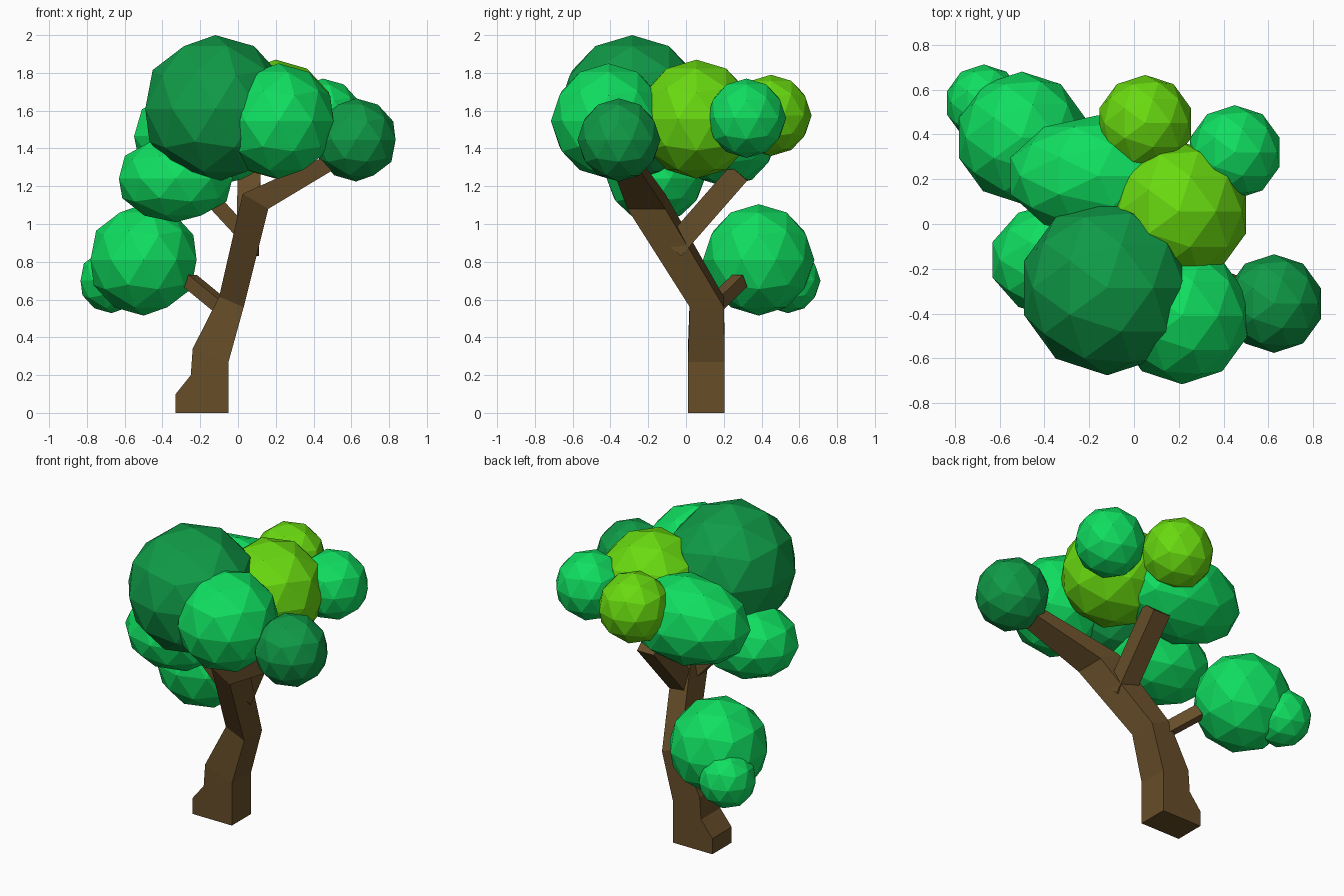
import bpy, bmesh
from mathutils import Vector

if "Cube" in bpy.data.objects:
    bpy.data.objects.remove(bpy.data.objects["Cube"])


def material(name, rgb):
    m = bpy.data.materials.new(name)
    m.diffuse_color = (*rgb, 1)
    m.use_nodes = True
    m.node_tree.nodes["Principled BSDF"].inputs["Base Color"].default_value = m.diffuse_color
    return m


BARK = material("brown_bark", (0.135, 0.075, 0.022))
LIGHT = material("light_green", (0.005, 0.73, 0.117))
DARK = material("dark_green", (0.005, 0.33, 0.064))
LIME = material("lime_green", (0.141, 0.70, 0.005))


def add_object(name, bm, mat):
    bmesh.ops.recalc_face_normals(bm, faces=bm.faces)
    mesh = bpy.data.meshes.new(name)
    bm.to_mesh(mesh)
    bm.free()
    mesh.materials.append(mat)
    ob = bpy.data.objects.new(name, mesh)
    bpy.context.collection.objects.link(ob)


def loft(name, rings):
    """Join four-cornered rings into a capped, flat-sided limb."""
    bm = bmesh.new()
    vs = [[bm.verts.new(p) for p in ring] for ring in rings]
    for a, b in zip(vs, vs[1:]):
        for i in range(4):
            j = (i + 1) % 4
            bm.faces.new((a[i], a[j], b[j], b[i]))
    bm.faces.new(vs[0][::-1])
    bm.faces.new(vs[-1])
    add_object(name, bm, BARK)


def branch(name, start, end, w0, w1, side):
    """Square tapered limb; side is a hint for the width direction."""
    a, b = Vector(start), Vector(end)
    d = (b - a).normalized()
    u = Vector(side)
    u = (u - d * u.dot(d)).normalized()
    v = d.cross(u)
    loft(name, [[p + w * (s * u + t * v) for s, t in ((-1, -1), (1, -1), (1, 1), (-1, 1))]
                for p, w in ((a, w0), (b, w1))])


def leaves(name, center, size, mat):
    bm = bmesh.new()
    bmesh.ops.create_icosphere(bm, subdivisions=2, radius=1)
    bmesh.ops.scale(bm, vec=size if isinstance(size, tuple) else (size,) * 3, verts=bm.verts)
    bmesh.ops.translate(bm, vec=center, verts=bm.verts)
    add_object(name, bm, mat)


# Trunk with its bend into the main right limb:
# left x, left z, right x, right z, front y, back y
sections = [
    (-0.33, 0.00, -0.05, 0.00, 0.01, 0.205),
    (-0.33, 0.10, -0.05, 0.10, 0.01, 0.205),
    (-0.25, 0.20, -0.05, 0.20, 0.01, 0.205),
    (-0.24, 0.34, -0.05, 0.27, 0.01, 0.205),
    (-0.10, 0.615, 0.03, 0.56, 0.02, 0.20),
    (0.025, 1.16, 0.16, 1.08, -0.31, -0.11),
    (0.51, 1.38, 0.56, 1.32, -0.40, -0.27),
]
loft("trunk", [[(lx, f, lz), (rx, f, rz), (rx, b, rz), (lx, b, lz)]
               for lx, lz, rx, rz, f, b in sections])

# Smaller branches
branch("back_branch", (0.05, -0.07, 0.87), (0.06, 0.28, 1.27), 0.06, 0.06, (1, 0, 0))
branch("left_branch", (0.02, -0.12, 0.96), (-0.22, -0.14, 1.22), 0.04, 0.04, (0, 1, 0))
branch("low_branch", (-0.06, 0.12, 0.54), (-0.255, 0.285, 0.70), 0.036, 0.036, (0.6, 0.8, 0))

# Foliage clumps
leaves("crown_leaves", (-0.12, -0.285, 1.61), 0.39, DARK)
leaves("front_right_leaves", (0.215, -0.41, 1.545), 0.305, LIGHT)
leaves("right_leaves", (0.625, -0.355, 1.445), 0.22, DARK)
leaves("lime_leaves", (0.20, 0.055, 1.555), 0.315, LIME)
leaves("small_lime_leaves", (0.05, 0.45, 1.575), 0.215, LIME)
leaves("back_right_leaves", (0.45, 0.32, 1.56), 0.21, LIGHT)
leaves("back_leaves", (-0.16, 0.215, 1.465), (0.41, 0.27, 0.27), LIGHT)
leaves("left_leaves", (-0.33, -0.16, 1.24), (0.316, 0.26, 0.23), LIGHT)
leaves("low_leaves", (-0.50, 0.385, 0.81), 0.295, LIGHT)
leaves("small_low_leaves", (-0.67, 0.54, 0.70), 0.172, LIGHT)
